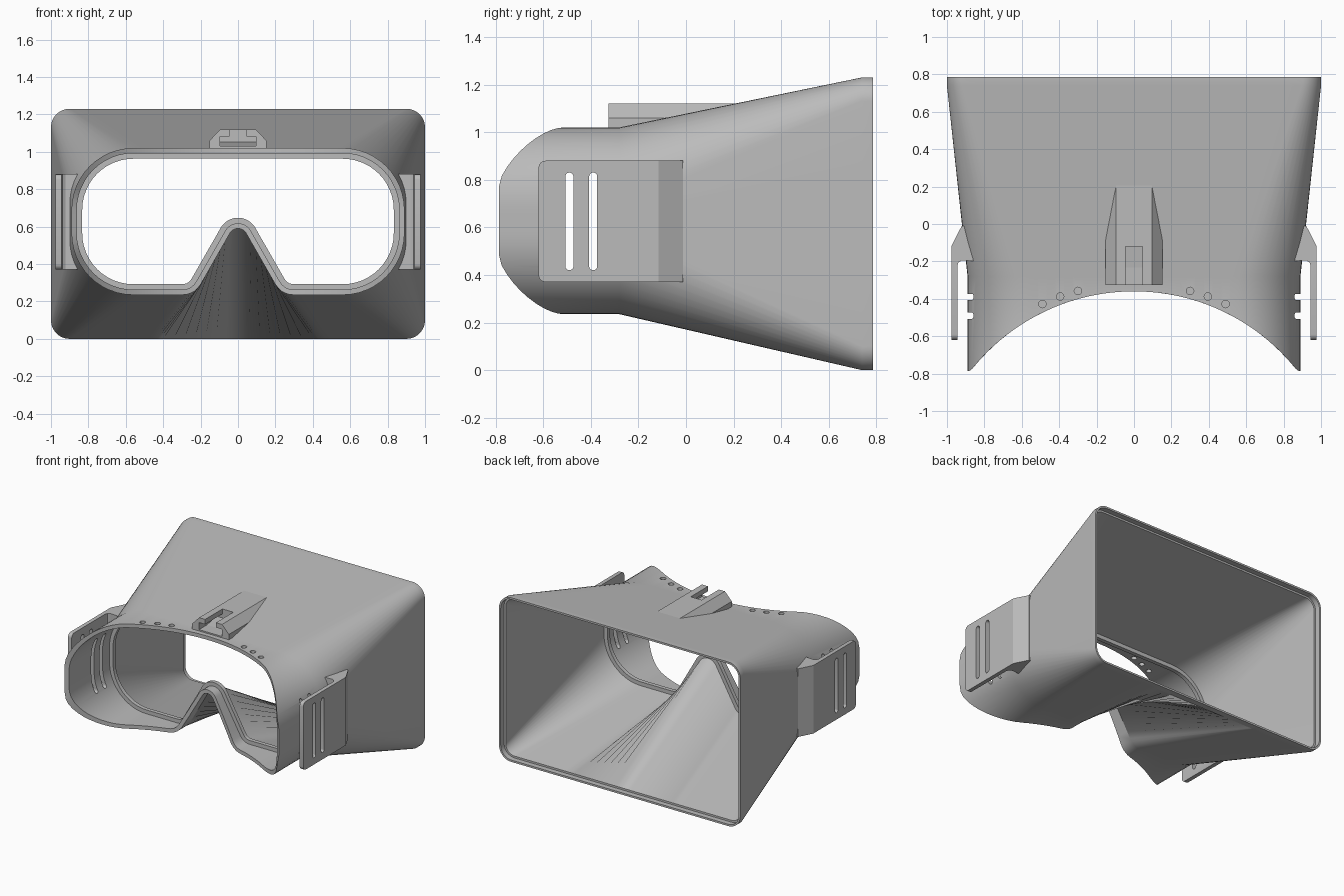
import bpy
import bmesh
from math import cos, sin, radians, sqrt
from mathutils import Vector

if "Cube" in bpy.data.objects:
    bpy.data.objects.remove(bpy.data.objects["Cube"])

GREY = (0.5, 0.5, 0.5, 1)
plastic = bpy.data.materials.new("grey_plastic")
plastic.use_nodes = True
plastic.diffuse_color = GREY
plastic.node_tree.nodes["Principled BSDF"].inputs["Base Color"].default_value = GREY


def finish(bm, name):
    bmesh.ops.recalc_face_normals(bm, faces=bm.faces)
    mesh = bpy.data.meshes.new(name)
    bm.to_mesh(mesh)
    bm.free()
    obj = bpy.data.objects.new(name, mesh)
    bpy.context.collection.objects.link(obj)
    mesh.materials.append(plastic)
    return obj


def loft(rings, name, closed=False):
    """Skin equal-length rings; either loop back to the first ring or cap the ends."""
    bm = bmesh.new()
    loops = [[bm.verts.new(p) for p in ring] for ring in rings]
    pairs = list(zip(loops, loops[1:]))
    if closed:
        pairs.append((loops[-1], loops[0]))
    else:
        bm.faces.new(loops[0])
        bm.faces.new(loops[-1])
    n = len(loops[0])
    for a, b in pairs:
        for i in range(n):
            j = (i + 1) % n
            bm.faces.new((a[i], a[j], b[j], b[i]))
    return finish(bm, name)


def cut(target, cutters):
    for c in cutters:
        mod = target.modifiers.new("cut", 'BOOLEAN')
        mod.operation = 'DIFFERENCE'
        mod.solver = 'EXACT'
        mod.object = c
        bpy.context.view_layer.objects.active = target
        bpy.ops.object.modifier_apply(modifier=mod.name)


def box(name, lo, hi, round_x=0):
    """Axis-aligned box, optionally with its x-running edges rounded."""
    bm = bmesh.new()
    bmesh.ops.create_cube(bm, size=1)
    for v in bm.verts:
        v.co = [l + (c + 0.5) * (h - l) for l, c, h in zip(lo, v.co, hi)]
    if round_x:
        edges = [e for e in bm.edges if abs(e.verts[0].co.x - e.verts[1].co.x) > 1e-4]
        bmesh.ops.bevel(bm, geom=edges, offset=round_x, segments=5, profile=0.5, affect='EDGES')
    return finish(bm, name)


# Outline helpers: each piece omits its last point so pieces chain together
def line(a, b, n):
    return [Vector(a).lerp(Vector(b), i / n) for i in range(n)]


def arc(cx, cz, r, a0, a1, n):
    angles = [radians(a0 + (a1 - a0) * i / n) for i in range(n)]
    return [Vector((cx + r * cos(a), cz + r * sin(a))) for a in angles]


def bend(a, b, c, n):
    a, b, c = Vector(a), Vector(b), Vector(c)
    return [a.lerp(b, i / n).lerp(b.lerp(c, i / n), i / n) for i in range(n)]


def mirrored(half, end):
    half = half + [Vector(end)]
    return half + [Vector((-p.x, p.y)) for p in half[-2:0:-1]]


def inset(outline, d):
    result = []
    for i, p in enumerate(outline):
        e1 = (p - outline[i - 1]).normalized()
        e2 = (outline[(i + 1) % len(outline)] - p).normalized()
        n1, n2 = Vector((e1.y, -e1.x)), Vector((e2.y, -e2.x))
        result.append(p + (n1 + n2) * (d / (1 + n1.dot(n2))))
    return result


def face_curve(x):
    return max(-0.785, -1.47 + sqrt(1.11 ** 2 - x * x))


def ring(outline, d, y=None):
    return [(p.x, face_curve(p.x) if y is None else y, p.y) for p in inset(outline, d)]


# Goggle outline with nose notch, and the matching rounded rectangle
goggle = mirrored(
    line((0, 1.02), (0.56, 1.02), 12) + arc(0.56, 0.69, 0.33, 90, 0, 12)
    + line((0.89, 0.69), (0.89, 0.565), 4) + arc(0.56, 0.565, 0.33, 0, -90, 12)
    + line((0.56, 0.235), (0.3, 0.235), 6) + bend((0.3, 0.235), (0.234, 0.235), (0.2, 0.291), 5)
    + line((0.2, 0.291), (0.043, 0.565), 6) + arc(0, 0.54, 0.05, 30, 90, 5), (0, 0.59))
screen = mirrored(
    line((0, 1.23), (0.9, 1.23), 12) + arc(0.9, 1.13, 0.1, 90, 0, 12)
    + line((1, 1.13), (1, 0.1), 4) + arc(0.9, 0.1, 0.1, 0, -90, 12)
    + line((0.9, 0), (0.48, 0), 6) + line((0.48, 0), (0.4, 0), 5)
    + line((0.4, 0), (0.06, 0), 6) + line((0.06, 0), (0, 0), 5), (0, 0))
# Point the insets toward the middle of the opening
sign = 1 if inset(goggle, 0.01)[0].y < goggle[0].y else -1
WALL, SHELF, RIM = 0.028 * sign, 0.057 * sign, 0.014 * sign

# Hollow shell: face curve, eye shelf, flared body and stepped screen rim
shell = loft([
    ring(goggle, 0), ring(goggle, 0, -0.28), ring(screen, 0, 0.74), ring(screen, 0, 0.785),
    ring(screen, RIM, 0.785), ring(screen, RIM, 0.745), ring(screen, WALL, 0.745),
    ring(goggle, WALL, -0.26), ring(goggle, SHELF, -0.26), ring(goggle, SHELF, -0.29),
    ring(goggle, WALL, -0.29), ring(goggle, WALL)], "headset_shell", closed=True)

# Solid core used to keep the bracket roots out of the cavity
core = loft([ring(goggle, RIM, -0.85), ring(goggle, RIM, -0.28), ring(screen, RIM, 0.74)], "core_cutter")

# Strap slots pass through both the brackets and the side walls
helpers = [core]
parts = [shell]
bracket_plan = [(0.975, -0.62), (0.975, -0.115), (0.922, -0.012), (0.8, -0.012), (0.8, -0.2),
                (0.922, -0.195), (0.938, -0.205), (0.945, -0.225), (0.945, -0.62)]
for side, s in (("left", 1), ("right", -1)):
    slots = []
    for y in (-0.49, -0.39):
        xs = sorted((0.7 * s, 1.1 * s))
        slots.append(box("slot_cutter", (xs[0], y - 0.017, 0.42), (xs[1], y + 0.017, 0.83), 0.0165))
    bracket = loft([[(s * x, y, z) for x, y in bracket_plan] for z in (0.37, 0.88)],
                   side + "_strap_bracket")
    # Round the free corners of the strap plate
    bm = bmesh.new()
    bm.from_mesh(bracket.data)
    tips = [e for e in bm.edges if all(v.co.y < -0.6 for v in e.verts)
            and abs(e.verts[0].co.z - e.verts[1].co.z) < 1e-4]
    bmesh.ops.bevel(bm, geom=tips, offset=0.03, segments=4, profile=0.5, affect='EDGES')
    bm.to_mesh(bracket.data)
    bm.free()
    cut(bracket, [core] + slots)
    cut(shell, slots)
    helpers += slots
    parts.append(bracket)

# Small holes along the brow
for s in (1, -1):
    for x, y in ((0.3, -0.36), (0.395, -0.39), (0.49, -0.43)):
        bm = bmesh.new()
        bmesh.ops.create_cone(bm, cap_ends=True, segments=16, radius1=0.02, radius2=0.02, depth=0.2)
        bmesh.ops.translate(bm, verts=bm.verts, vec=(s * x, y + 0.002, 1.0))
        hole = finish(bm, "hole_cutter")
        cut(shell, [hole])
        helpers.append(hole)


# Chamfered accessory mount that runs into the sloping roof
def mount_section(y, bottom, shoulder_x, shoulder_z):
    half = [(shoulder_x, bottom), (shoulder_x, shoulder_z), (0.095, 1.12)]
    return [(x, y, z) for x, z in half] + [(-x, y, z) for x, z in reversed(half)]


mount = loft([mount_section(-0.325, 1.005, 0.152, 1.06), mount_section(-0.09, 1.04, 0.152, 1.06),
              mount_section(0.21, 1.1, 0.11, 1.105)], "top_mount")
channel = [box("channel_cutter", (-0.095, -0.4, 1.03), (0.095, -0.12, 1.083)),
           box("channel_cutter", (-0.045, -0.4, 1.05), (0.045, -0.12, 1.2))]
cut(mount, channel)
helpers += channel
parts.append(mount)

for h in helpers:
    bpy.data.objects.remove(h)

bpy.ops.object.select_all(action='DESELECT')
for p in parts:
    p.select_set(True)
bpy.context.view_layer.objects.active = shell
bpy.ops.object.shade_smooth_by_angle(angle=radians(25))
